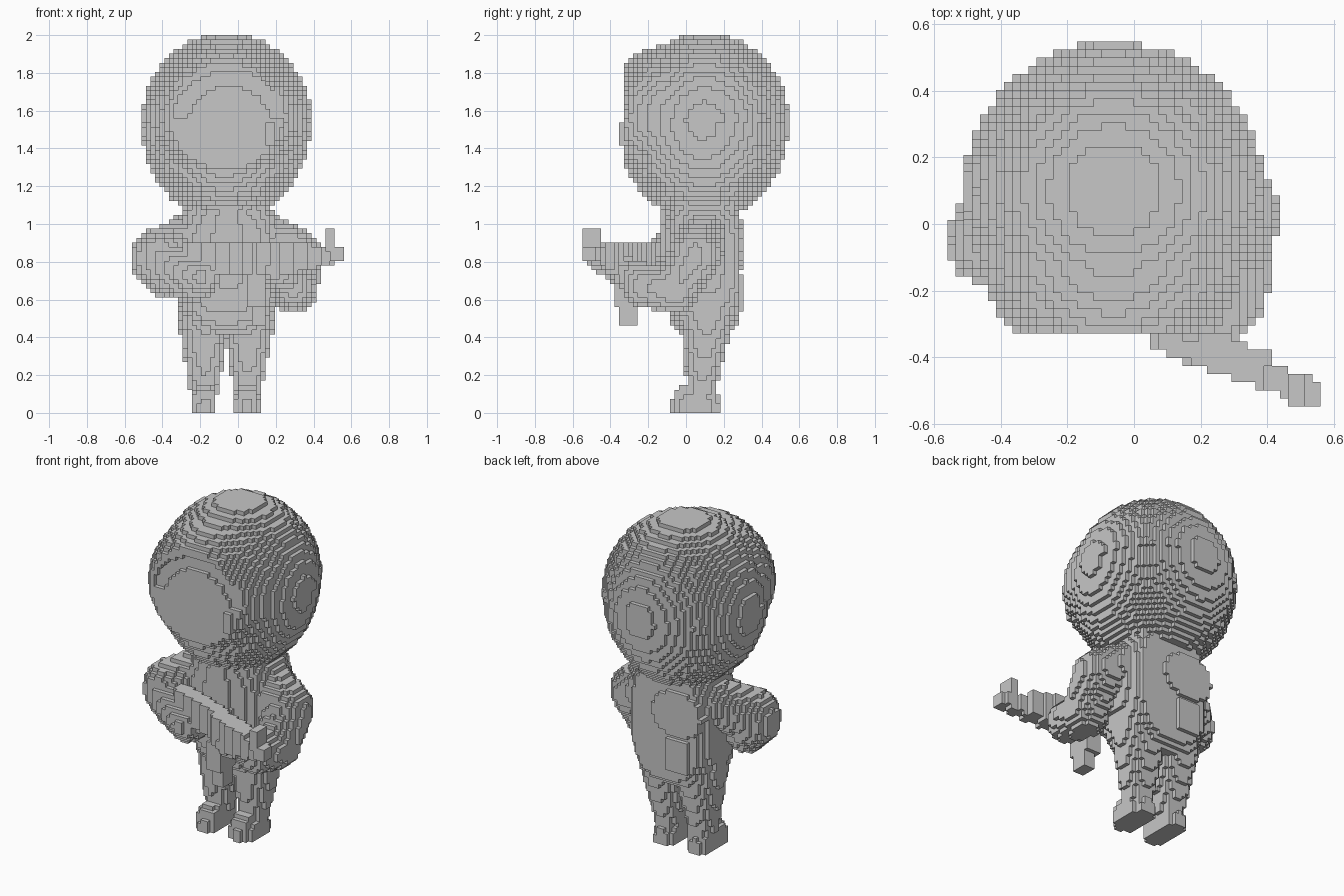
import bpy
import bmesh
from mathutils import Vector

cube = bpy.data.objects.get("Cube")
if cube:
    bpy.data.objects.remove(cube, do_unlink=True)

# Block grid: the whole figure is made of equal small cubes
NX, NY, NZ = 46, 45, 82
H = 2 / NZ

GREY = (0.57, 0.57, 0.57, 1)
grey = bpy.data.materials.new("plain_grey")
grey.use_nodes = True
grey.diffuse_color = GREY
grey.node_tree.nodes["Principled BSDF"].inputs["Base Color"].default_value = GREY


# Solid shapes, each returning a test for a point
def ellipsoid(c, r, power=2):
    return lambda p: sum(abs((p[i] - c[i]) / r[i]) ** power for i in range(3)) <= 1


def limb(a, b, ra, rb):
    a, b = Vector(a), Vector(b)
    d = b - a

    def test(p):
        t = min(1, max(0, (p - a).dot(d) / d.length_squared))
        return (p - a - d * t).length <= ra + (rb - ra) * t
    return test


def box(lo, hi):
    return lambda p: all(lo[i] <= p[i] <= hi[i] for i in range(3))


def bar(a, b, half_width, below_a, below_b, top):
    # Upright bar along a ground line, with a sloping underside
    a, b = Vector(a), Vector(b)
    d = b - a

    def test(p):
        q = p.xy - a
        t = q.dot(d) / d.length_squared
        bottom = below_a + (below_b - below_a) * t
        return 0 <= t <= 1 and (q - d * t).length <= half_width and bottom <= p.z <= top
    return test


def union(*shapes):
    return lambda p: any(s(p) for s in shapes)


# Head: a round helmet, longer below, with a forward brim and a flat face
crown = ellipsoid((-0.06, 0.1, 1.54), (0.45, 0.447, 0.472))
jaw = ellipsoid((-0.065, 0.09, 1.54), (0.45, 0.457, 0.53))
brim = ellipsoid((-0.065, -0.05, 1.57), (0.405, 0.4, 0.385))


def head(p):
    if p.y < -0.32 or not (brim(p) or (crown(p) if p.z > 1.54 else jaw(p))):
        return False
    # Shallow groove around the upper half of the face
    dx, dz = (p.x + 0.045) / 0.22, (p.z - 1.53) / 0.2
    ring = (dx * dx + dz * dz) ** 0.5
    return not (p.y < -0.295 and 1 < ring < 1.4 and p.z > 1.55)


# Torso: rounded trunk with sloping shoulders and a flat back
trunk = union(ellipsoid((-0.055, 0.1, 0.8), (0.27, 0.225, 0.4), 3),
              limb((-0.24, 0.1, 0.93), (0.13, 0.1, 0.93), 0.14, 0.14),
              limb((-0.055, 0.09, 0.9), (-0.055, 0.09, 1.03), 0.23, 0.22))


def torso(p):
    return p.y < 0.27 and trunk(p)


def upper_back_plate(p):
    return 0.2 < p.y < 0.295 and ((p.x + 0.145) / 0.16) ** 2 + ((p.z - 0.89) / 0.14) ** 2 < 1


def leg(x):
    return limb((x, 0.11, 0.51), (x - 0.005, 0.085, 0.14), 0.148, 0.078)


def boot(x):
    return ellipsoid((x, 0.05, 0), (0.067, 0.125, 0.145), 4)


parts = {
    "head": head,
    "cheek_piece": box((0.15, -0.35, 1.42), (0.2, -0.3, 1.53)),
    "torso": torso,
    "upper_back_plate": upper_back_plate,
    "lower_back_plate": box((-0.225, 0.15, 0.53), (-0.075, 0.295, 0.73)),
    "right_arm": union(limb((-0.24, 0.1, 0.93), (-0.415, -0.05, 0.83), 0.13, 0.148),
                       limb((-0.415, -0.05, 0.8), (-0.2, -0.2, 0.72), 0.148, 0.1),
                       limb((-0.38, -0.06, 0.73), (-0.22, -0.16, 0.69), 0.125, 0.1)),
    "left_arm": union(limb((0.13, 0.1, 0.94), (0.3, 0.05, 0.85), 0.13, 0.135),
                      limb((0.3, 0.05, 0.83), (0.3, -0.06, 0.66), 0.135, 0.125),
                      limb((0.3, -0.06, 0.65), (0.29, -0.22, 0.67), 0.125, 0.11)),
    "left_hand": limb((0.28, -0.24, 0.7), (0.2, -0.36, 0.76), 0.1, 0.075),
    "right_leg": leg(-0.175),
    "left_leg": leg(0.055),
    "right_boot": boot(-0.18),
    "left_boot": boot(0.046),
    "held_stock": bar((-0.29, -0.16), (0.1, -0.3), 0.045, 0.72, 0.72, 0.9),
    "held_body": bar((0.08, -0.325), (0.4, -0.445), 0.055, 0.72, 0.75, 0.9),
    "held_barrel": bar((0.36, -0.44), (0.56, -0.52), 0.04, 0.75, 0.81, 0.88),
    "front_sight": box((0.46, -0.54, 0.86), (0.51, -0.46, 0.98)),
    "held_magazine": union(box((0.07, -0.35, 0.46), (0.14, -0.255, 0.6)),
                           box((0.05, -0.37, 0.55), (0.15, -0.22, 0.74))),
}

# Each block belongs to the first part that contains it
owner = {}
for i in range(NX):
    for j in range(NY):
        for k in range(NZ):
            p = Vector(((i + 0.5 - NX / 2) * H, (j + 0.5 - NY / 2) * H, (k + 0.5) * H))
            for name, inside in parts.items():
                if inside(p):
                    owner[i, j, k] = name
                    break


def build(name):
    # Skin only the block sides that touch open air
    bm = bmesh.new()
    corners = {}

    def corner(c):
        if c not in corners:
            corners[c] = bm.verts.new(((c[0] - NX / 2) * H, (c[1] - NY / 2) * H, c[2] * H))
        return corners[c]

    for cell, part in owner.items():
        if part != name:
            continue
        for axis in range(3):
            u, v = (axis + 1) % 3, (axis + 2) % 3
            for side in (0, 1):
                beside = list(cell)
                beside[axis] += 2 * side - 1
                if tuple(beside) in owner:
                    continue
                ring = []
                for du, dv in ((0, 0), (1, 0), (1, 1), (0, 1)):
                    c = list(cell)
                    c[axis] += side
                    c[u] += du
                    c[v] += dv
                    ring.append(corner(tuple(c)))
                bm.faces.new(ring if side else ring[::-1])
    mesh = bpy.data.meshes.new(name)
    bm.to_mesh(mesh)
    bm.free()
    mesh.materials.append(grey)
    bpy.context.collection.objects.link(bpy.data.objects.new(name, mesh))


for part_name in parts:
    build(part_name)
